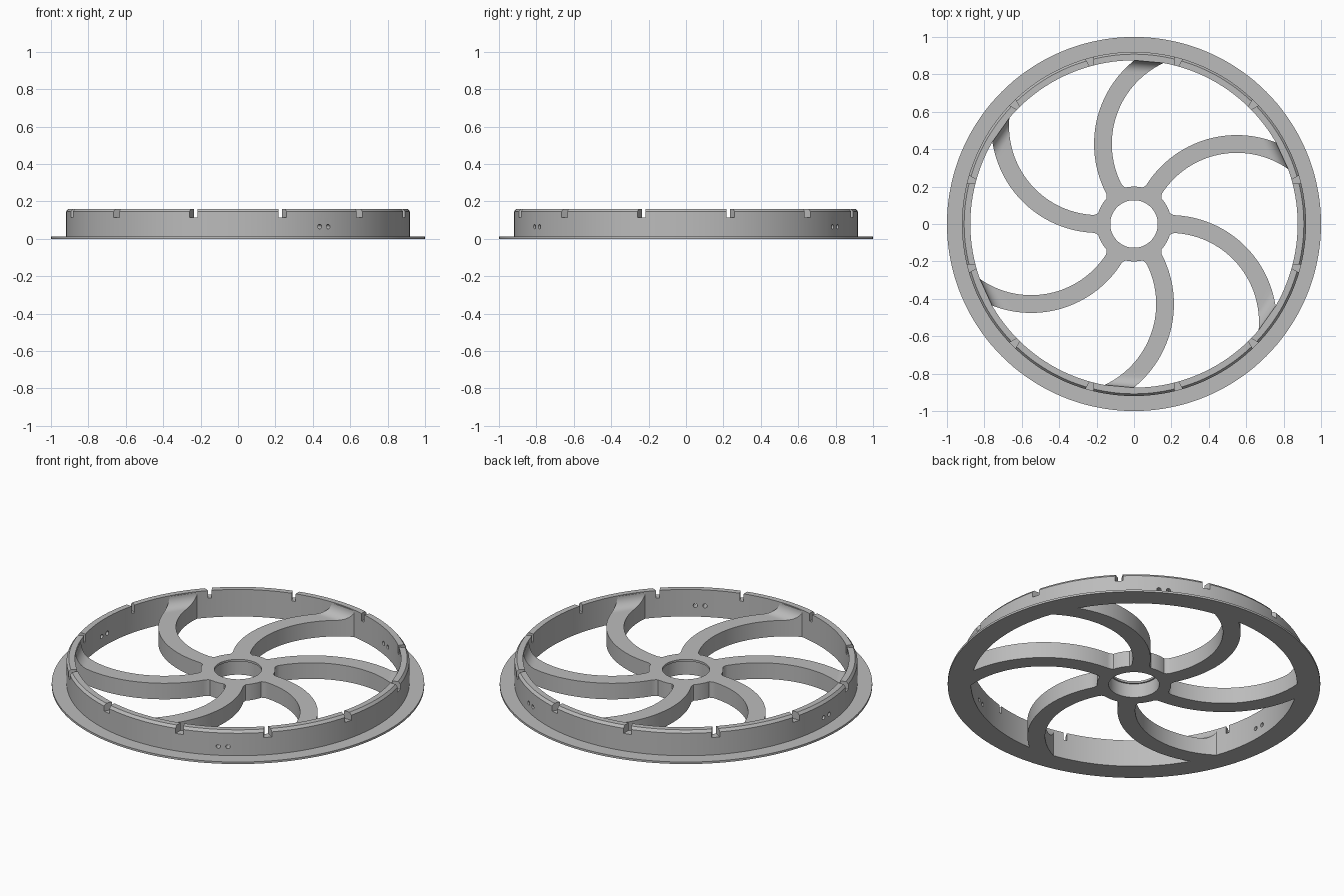
import bpy, bmesh, math
from mathutils import Matrix, Vector

cube = bpy.data.objects.get("Cube")
if cube:
    bpy.data.objects.remove(cube, do_unlink=True)

grey = bpy.data.materials.new("grey")
grey.use_nodes = True
COLOUR = (0.5, 0.5, 0.5, 1)
grey.diffuse_color = COLOUR
grey.node_tree.nodes["Principled BSDF"].inputs["Base Color"].default_value = COLOUR


def finish(bm, name):
    bmesh.ops.recalc_face_normals(bm, faces=bm.faces)
    mesh = bpy.data.meshes.new(name)
    bm.to_mesh(mesh)
    bm.free()
    mesh.materials.append(grey)
    obj = bpy.data.objects.new(name, mesh)
    bpy.context.collection.objects.link(obj)
    return obj


def activate(obj):
    bpy.ops.object.select_all(action='DESELECT')
    obj.select_set(True)
    bpy.context.view_layer.objects.active = obj


def smooth(obj):
    activate(obj)
    bpy.ops.object.shade_smooth_by_angle(angle=math.radians(25))


def lathe(name, profile, segments):
    """Revolve a closed (radius, height) profile around z."""
    bm = bmesh.new()
    rings = []
    for i in range(segments):
        a = math.tau * i / segments
        rings.append([bm.verts.new((r * math.cos(a), r * math.sin(a), z)) for r, z in profile])
    n = len(profile)
    for i in range(segments):
        p, q = rings[i], rings[(i + 1) % segments]
        for j in range(n):
            k = (j + 1) % n
            bm.faces.new((p[j], q[j], q[k], p[k]))
    return finish(bm, name)


WALL_IN, WALL_OUT, HEIGHT = 0.875, 0.92, 0.16
HUB_TOP = 0.095

# Rim: thin flange with an upright chamfered wall
rim = lathe("rim", [(WALL_IN, 0), (1, 0), (1, 0.012), (WALL_OUT, 0.012),
                    (WALL_OUT, 0.145), (0.908, HEIGHT), (WALL_IN, HEIGHT)], 144)

# Cutters: twelve flared notches and three pairs of round holes
bm = bmesh.new()
for i in range(12):
    turn = Matrix.Rotation(math.radians(15 + 30 * i), 4, 'Z')
    outline = [(0.85, -0.004), (0.95, -0.030), (0.95, 0.030), (0.85, 0.004)]
    low, high = [[bm.verts.new(turn @ Vector((x, y, z))) for x, y in outline]
                 for z in (0.115, 0.2)]
    bm.faces.new(low[::-1])
    bm.faces.new(high)
    for j in range(4):
        k = (j + 1) % 4
        bm.faces.new((low[j], low[k], high[k], high[j]))
for angle in (-60, 60, 180):
    for side in (-1, 1):
        place = (Matrix.Rotation(math.radians(angle), 4, 'Z')
                 @ Matrix.Translation((0.9, 0.026 * side, 0.065))
                 @ Matrix.Rotation(math.pi / 2, 4, 'Y'))
        bmesh.ops.create_cone(bm, cap_ends=True, segments=20, radius1=0.012,
                              radius2=0.012, depth=0.15, matrix=place)
cutter = finish(bm, "rim_cutter")
cutter.hide_render = True
cut = rim.modifiers.new("cut", 'BOOLEAN')
cut.operation = 'DIFFERENCE'
cut.solver = 'EXACT'
cut.object = cutter
activate(rim)
bpy.ops.object.modifier_apply(modifier=cut.name)
bpy.data.objects.remove(cutter, do_unlink=True)
smooth(rim)

# Hub: ring whose bore has a small lip at the top
hub = lathe("hub", [(0.136, 0), (0.2, 0), (0.2, HUB_TOP), (0.127, HUB_TOP),
                    (0.127, 0.083), (0.136, 0.083)], 96)
smooth(hub)

# Spokes: arcs that leave the hub radially and ramp up to the rim
CENTRE, ARC = Vector((0.358, 0.428)), 0.524
FILLET = 0.06


def arc_point(radius, offset):
    """Point on a lane of the arc at a given distance from the axle."""
    d, lane = CENTRE.length, ARC + offset
    swing = math.acos((radius ** 2 - d ** 2 - lane ** 2) / (2 * d * lane))
    a = math.atan2(CENTRE.y, CENTRE.x) + swing
    return CENTRE.x + lane * math.cos(a), CENTRE.y + lane * math.sin(a)


def spoke_top(radius):
    t = min(1, max(0, (radius - WALL_IN + FILLET) / FILLET))
    return HUB_TOP + FILLET * (1 - math.sqrt(1 - t * t))


stations = [0.18 + 0.01 * i for i in range(6)]
stations += [0.23 + 0.0195 * i for i in range(1, 31)]
stations += [0.815 + 0.06 * math.sin(math.pi / 2 * i / 10) for i in range(1, 11)] + [0.885]


def make_spoke(index):
    turn = Matrix.Rotation(math.radians(60 * index), 4, 'Z')
    bm = bmesh.new()
    sections = []
    for r in stations:
        half = 0.0475 + 0.02 * max(0, 1 - (r - 0.19) / 0.035) ** 2
        (x0, y0), (x1, y1) = arc_point(r, -half), arc_point(r, half)
        top = spoke_top(r)
        corners = [(x0, y0, 0), (x1, y1, 0), (x1, y1, top), (x0, y0, top)]
        sections.append([bm.verts.new(turn @ Vector(c)) for c in corners])
    for p, q in zip(sections, sections[1:]):
        for j in range(4):
            k = (j + 1) % 4
            bm.faces.new((p[j], p[k], q[k], q[j]))
    bm.faces.new(sections[0])
    bm.faces.new(sections[-1])
    smooth(finish(bm, f"spoke_{index + 1}"))


for i in range(6):
    make_spoke(i)
